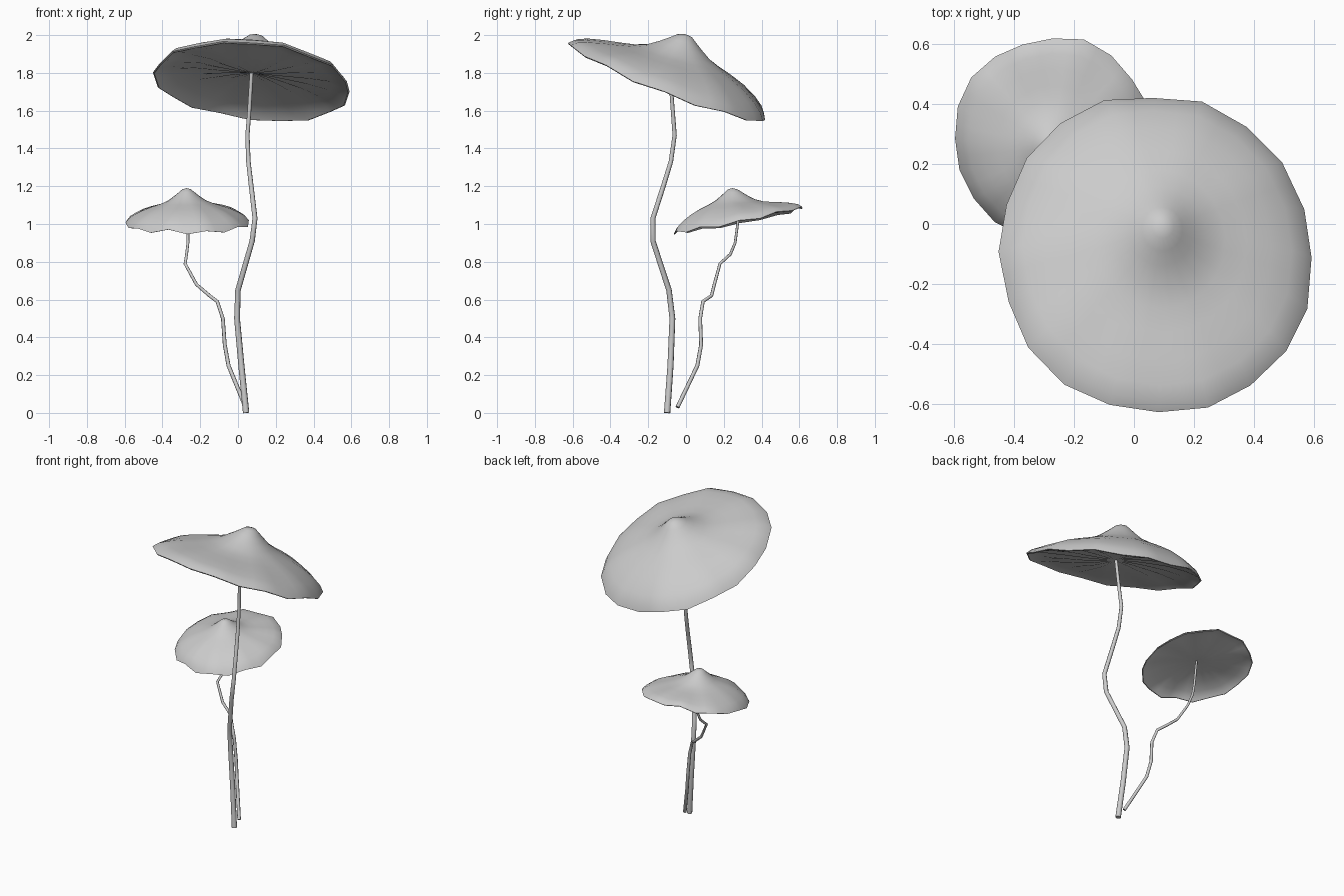
import bpy, bmesh, math, random
from mathutils import Vector

cube = bpy.data.objects.get("Cube")
if cube:
    bpy.data.objects.remove(cube)

random.seed(4)

grey = bpy.data.materials.new("pale grey")
grey.use_nodes = True
COLOUR = (0.6, 0.6, 0.6, 1)
grey.diffuse_color = COLOUR
grey.node_tree.nodes["Principled BSDF"].inputs["Base Color"].default_value = COLOUR

# Unit cap profile: (radius, height, rim waviness, gill depth)
PROFILE = [(0.07, 0.49, 0, 0), (0.13, 0.44, 0, 0), (0.2, 0.385, 0, 0), (0.3, 0.315, 0, 0),
           (0.42, 0.265, 0.1, 0), (0.56, 0.225, 0.2, 0), (0.72, 0.175, 0.4, 0),
           (0.86, 0.115, 0.6, 0), (0.95, 0.06, 0.8, 0), (1.0, 0.0, 1, 0),
           (0.985, -0.008, 1, 0), (0.93, 0.025, 0.8, 0.006), (0.82, 0.055, 0.5, 0.014),
           (0.6, 0.08, 0.2, 0.02), (0.3, 0.085, 0, 0.014), (0.1, 0.085, 0, 0.006)]


def finish(obj, angle):
    obj.data.materials.append(grey)
    bpy.ops.object.select_all(action="DESELECT")
    obj.select_set(True)
    bpy.context.view_layer.objects.active = obj
    bpy.ops.object.shade_smooth_by_angle(angle=math.radians(angle))


def cap(name, centre, normal, radius, stretch, wave, bulge, droop):
    """Lathe a knobbed, scalloped cap with gill ridges, then tilt it."""
    sides = 20
    count = sides * 2
    lift = [(-1) ** i * wave * 0.5 + random.uniform(-wave, wave) * 0.6 for i in range(sides)]
    push = [random.uniform(-wave, wave) * 0.8 for _ in range(sides)]
    turn = Vector((0, 0, 1)).rotation_difference(Vector(normal))
    bm = bmesh.new()

    def place(x, y, z):
        return bm.verts.new(turn @ (Vector((x, y * stretch, z)) * radius) + Vector(centre))

    rings = []
    for r, h, ruffle, gill in PROFILE:
        corners = []
        for i in range(sides):
            a = math.tau * i / sides
            rr = r * (1 + push[i] * ruffle)
            # Fuller on the downhill side, drooping at left and right
            warp = bulge * math.sin(a) * 4 * r * (1 - r) - droop * (r * math.cos(a)) ** 2
            corners.append(Vector((rr * math.cos(a), rr * math.sin(a),
                                   h + warp + lift[i] * ruffle)))
        ring = []
        for i in range(sides):
            mid = (corners[i] + corners[(i + 1) % sides]) / 2
            ring += [place(*corners[i]), place(mid.x, mid.y, mid.z - gill)]
        rings.append(ring)
    for a, b in zip(rings, rings[1:]):
        for i in range(count):
            j = (i + 1) % count
            bm.faces.new((a[i], b[i], b[j], a[j]))
    for ring, h in ((rings[0], 0.51), (rings[-1], 0.085)):
        tip = place(0, 0, h)
        for i in range(count):
            bm.faces.new((tip, ring[i], ring[(i + 1) % count]))
    bmesh.ops.recalc_face_normals(bm, faces=bm.faces)
    mesh = bpy.data.meshes.new(name)
    bm.to_mesh(mesh)
    bm.free()
    obj = bpy.data.objects.new(name, mesh)
    bpy.context.collection.objects.link(obj)
    finish(obj, 40)


def stem(name, path, base, top):
    """Sweep a tapering eight-sided tube along a bent path."""
    curve = bpy.data.curves.new(name, "CURVE")
    curve.dimensions = "3D"
    curve.bevel_depth = 1
    curve.bevel_resolution = 2
    curve.use_fill_caps = True
    line = curve.splines.new("POLY")
    line.points.add(len(path) - 1)
    for i, (point, co) in enumerate(zip(line.points, path)):
        point.co = (*co, 1)
        point.radius = base + (top - base) * i / (len(path) - 1)
    obj = bpy.data.objects.new(name, curve)
    bpy.context.collection.objects.link(obj)
    bpy.ops.object.select_all(action="DESELECT")
    obj.select_set(True)
    bpy.context.view_layer.objects.active = obj
    bpy.ops.object.convert(target="MESH")
    finish(bpy.context.object, 50)


# Tall mushroom
stem("tall_stem", [(0.043, -0.1, 0), (0.018, -0.082, 0.25), (-0.005, -0.072, 0.5),
                   (0, -0.09, 0.65), (0.075, -0.175, 0.91), (0.09, -0.175, 1.03),
                   (0.07, -0.12, 1.2), (0.055, -0.08, 1.33), (0.05, -0.06, 1.47),
                   (0.06, -0.07, 1.6), (0.072, -0.085, 1.8)], 0.017, 0.010)
cap("tall_cap", (0.072, -0.1, 1.757), (0.1, 0.385, 1), 0.525, 1.08, 0.022, 0.05, 0.02)

# Short mushroom
stem("short_stem", [(0.04, -0.045, 0.03), (-0.05, 0.06, 0.25), (-0.07, 0.08, 0.36),
                    (-0.08, 0.075, 0.5), (-0.11, 0.09, 0.59), (-0.15, 0.135, 0.62),
                    (-0.22, 0.15, 0.68), (-0.28, 0.18, 0.79), (-0.272, 0.235, 0.84),
                    (-0.265, 0.26, 0.9), (-0.265, 0.28, 1.05)], 0.011, 0.007)
cap("short_cap", (-0.27, 0.28, 1.025), (-0.015, -0.2, 1), 0.33, 1.06, 0.035, -0.06, 0.05)
